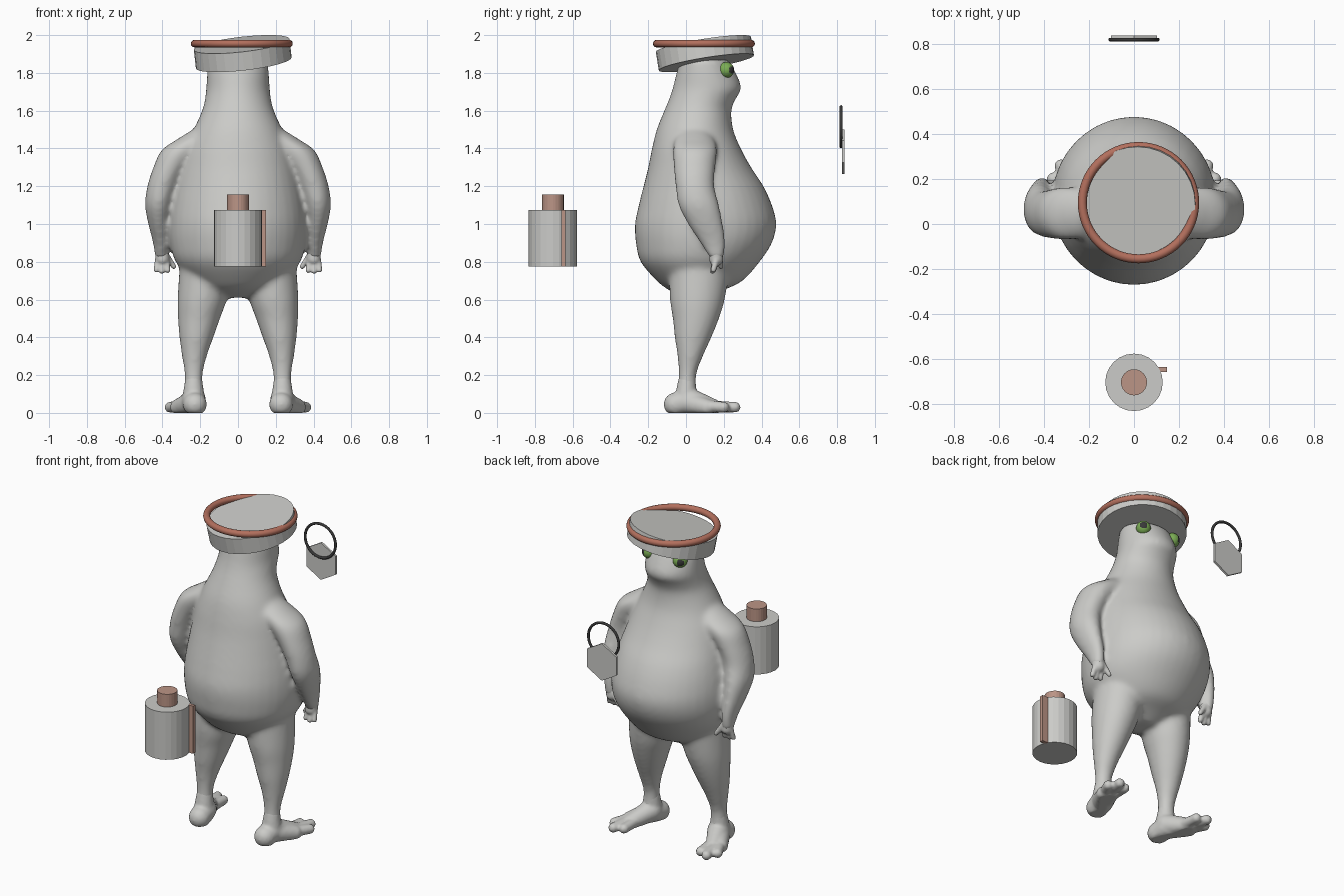
import bpy, bmesh, math
from mathutils import Matrix, Vector

cube = bpy.data.objects.get("Cube")
if cube:
    bpy.data.objects.remove(cube, do_unlink=True)


def material(name, rgb):
    m = bpy.data.materials.new(name)
    m.use_nodes = True
    m.diffuse_color = (*rgb, 1)
    m.node_tree.nodes["Principled BSDF"].inputs["Base Color"].default_value = (*rgb, 1)
    return m


GREY = material("pale grey", (0.6, 0.6, 0.58))
RED = material("brick red", (0.45, 0.16, 0.11))
PINK = material("dusty pink", (0.5, 0.3, 0.24))
DARK = material("charcoal", (0.04, 0.04, 0.04))
GREEN = material("leaf green", (0.2, 0.42, 0.09))


def make(name, bm, *mats, smooth=False):
    bmesh.ops.recalc_face_normals(bm, faces=bm.faces)
    for f in bm.faces:
        f.smooth = smooth
    mesh = bpy.data.meshes.new(name)
    bm.to_mesh(mesh)
    bm.free()
    for m in mats:
        mesh.materials.append(m)
    ob = bpy.data.objects.new(name, mesh)
    bpy.context.collection.objects.link(ob)
    return ob


def spline(rows, steps=5):
    """Catmull-Rom interpolation through rows of numbers."""
    out = []
    for i in range(len(rows) - 1):
        quad = [rows[max(0, min(len(rows) - 1, i + k))] for k in (-1, 0, 1, 2)]
        for s in range(steps):
            t = s / steps
            out.append([b + 0.5 * t * (c - a + t * (2*a - 5*b + 4*c - d + t * (3*(b - c) + d - a)))
                        for a, b, c, d in zip(*quad)])
    return out + [rows[-1]]


def loft(bm, sections, side=1, sides=40):
    """Sections are z, then x range, then y range of an ellipse."""
    rings = []
    for z, x0, x1, y0, y1 in spline(sections):
        ring = []
        for k in range(sides):
            a = math.tau * k / sides
            ring.append(bm.verts.new((side * ((x0 + x1) / 2 + (x1 - x0) / 2 * math.cos(a)),
                                      (y0 + y1) / 2 + (y1 - y0) / 2 * math.sin(a), z)))
        rings.append(ring)
    for lo, hi in zip(rings, rings[1:]):
        for k in range(sides):
            n = (k + 1) % sides
            bm.faces.new((lo[k], lo[n], hi[n], hi[k]))
    bm.faces.new(rings[0])
    bm.faces.new(rings[-1])


def limb(bm, side, start, end, r0, r1, steps=9):
    """Row of overlapping balls, fused later by the remesh."""
    a, b = Vector(start), Vector(end)
    for i in range(steps):
        t = i / (steps - 1)
        p = a.lerp(b, t)
        p.x *= side
        bmesh.ops.create_icosphere(bm, subdivisions=3, radius=r0 + (r1 - r0) * t,
                                   matrix=Matrix.Translation(p))


def fuse(ob, voxel, iterations):
    mod = ob.modifiers.new("fuse", 'REMESH')
    mod.mode = 'VOXEL'
    mod.voxel_size = voxel
    mod.use_smooth_shade = True
    soft = ob.modifiers.new("soften", 'SMOOTH')
    soft.factor = 0.5
    soft.iterations = iterations


def cylinder(name, mat, radius, height, matrix, sides=32):
    bm = bmesh.new()
    bmesh.ops.create_cone(bm, cap_ends=True, segments=sides, radius1=radius, radius2=radius,
                          depth=height, matrix=matrix)
    return make(name, bm, mat)


def ring(name, mat, location, major, minor, rotation=(0, 0, 0)):
    bpy.ops.mesh.primitive_torus_add(location=location, rotation=rotation, major_radius=major,
                                     minor_radius=minor, major_segments=64, minor_segments=12)
    ob = bpy.context.object
    ob.name = name
    ob.data.materials.append(mat)
    bpy.ops.object.shade_smooth()


# Torso and head: height, half width, back, front
torso = [(0.61, 0.08, 0.0, 0.13), (0.65, 0.18, -0.09, 0.2), (0.7, 0.25, -0.155, 0.3),
         (0.8, 0.33, -0.24, 0.39), (0.9, 0.36, -0.265, 0.455), (1.0, 0.365, -0.27, 0.478),
         (1.1, 0.355, -0.25, 0.455), (1.2, 0.335, -0.225, 0.41), (1.3, 0.31, -0.2, 0.345),
         (1.4, 0.28, -0.18, 0.29), (1.5, 0.235, -0.155, 0.25), (1.6, 0.19, -0.115, 0.24),
         (1.66, 0.175, -0.09, 0.262), (1.72, 0.168, -0.07, 0.293), (1.8, 0.163, -0.05, 0.263),
         (1.87, 0.155, -0.03, 0.225)]
# Arm and leg: height, inner and outer x, back and front y
arm = [(1.5, 0.1, 0.24, -0.03, 0.12), (1.45, 0.12, 0.32, -0.06, 0.15),
       (1.39, 0.19, 0.405, -0.07, 0.165), (1.3, 0.27, 0.448, -0.065, 0.155),
       (1.2, 0.32, 0.48, -0.055, 0.15), (1.1, 0.35, 0.492, -0.04, 0.175),
       (1.0, 0.365, 0.475, 0.01, 0.195), (0.9, 0.37, 0.45, 0.075, 0.21),
       (0.82, 0.37, 0.44, 0.125, 0.2)]
leg = [(0.76, 0.03, 0.31, -0.09, 0.23), (0.6, 0.06, 0.32, -0.085, 0.205),
       (0.5, 0.095, 0.318, -0.07, 0.175), (0.4, 0.13, 0.31, -0.06, 0.135),
       (0.3, 0.165, 0.297, -0.045, 0.09), (0.2, 0.187, 0.282, -0.04, 0.055),
       (0.1, 0.185, 0.285, -0.05, 0.06)]
bm = bmesh.new()
loft(bm, [(z, -w, w, y0, y1) for z, w, y0, y1 in torso])
for side in (1, -1):
    loft(bm, arm, side)
    loft(bm, leg, side)
fuse(make("body", bm, GREY, smooth=True), 0.014, 10)

for side, label in ((1, "left"), (-1, "right")):
    # Hand with three fingers and a thumb
    bm = bmesh.new()
    limb(bm, side, (0.405, 0.16, 0.88), (0.4, 0.16, 0.815), 0.036, 0.038)
    for x, y, z in ((0.432, 0.145, 0.757), (0.403, 0.14, 0.75), (0.372, 0.145, 0.755)):
        limb(bm, side, (0.4 + (x - 0.4) * 0.7, 0.16, 0.81), (x, y, z), 0.018, 0.015)
    limb(bm, side, (0.38, 0.175, 0.83), (0.34, 0.185, 0.775), 0.019, 0.014)
    fuse(make(label + "_hand", bm, GREY, smooth=True), 0.007, 3)

    # Foot with three splayed toes and a flat sole
    bm = bmesh.new()
    limb(bm, side, (0.235, 0.005, 0.17), (0.235, 0.0, 0.09), 0.046, 0.058)
    limb(bm, side, (0.228, -0.055, 0.045), (0.235, 0.0, 0.06), 0.063, 0.065)
    limb(bm, side, (0.235, 0.01, 0.07), (0.29, 0.14, 0.03), 0.065, 0.046)
    limb(bm, side, (0.25, 0.02, 0.05), (0.315, 0.11, 0.03), 0.06, 0.045)
    for x, y in ((0.268, 0.235), (0.325, 0.26), (0.36, 0.2)):
        limb(bm, side, (0.26 + (x - 0.26) * 0.6, 0.12, 0.035), (x, y, 0.03), 0.032, 0.029)
    for v in bm.verts:
        v.co.z = max(v.co.z, 0)
    fuse(make(label + "_foot", bm, GREY, smooth=True), 0.009, 3)

    # Eye, pupil facing outward
    bm = bmesh.new()
    centre = Vector((side * 0.108, 0.213, 1.815))
    gaze = Vector((side * 0.6, 0.8, 0))
    bmesh.ops.create_uvsphere(bm, u_segments=32, v_segments=20, radius=0.042,
                              matrix=Matrix.Translation(centre))
    for f in bm.faces:
        f.material_index = int((f.calc_center_median() - centre).normalized().dot(gaze) > 0.86)
    make(label + "_eye", bm, GREEN, DARK, smooth=True)

# Tilted cap and its level band
tilt = Vector((0, 0, 1)).rotation_difference(Vector((-0.115, -0.16, 1))).to_matrix().to_4x4()
cylinder("cap", GREY, 0.255, 0.1, Matrix.Translation((0.025, 0.1, 1.902)) @ tilt)
ring("cap_band", RED, (0.02, 0.095, 1.955), 0.25, 0.02)

# Canister behind the back, with neck and side strip
place = Matrix.Translation
cylinder("canister", GREY, 0.128, 0.3, place((0, -0.705, 0.925)), 24)
cylinder("canister_neck", PINK, 0.058, 0.09, place((0, -0.705, 1.11)), 24)
bm = bmesh.new()
bmesh.ops.create_cube(bm, size=1, matrix=place((0.128, -0.648, 0.925)) @ Matrix.Diagonal((0.04, 0.022, 0.3, 1)))
make("canister_strip", bm, PINK)

# Hexagonal tag hanging from a ring in front of the belly
upright = Matrix.Rotation(math.pi / 2, 4, 'X')
cylinder("tag", GREY, 0.117, 0.014, place((0, 0.833, 1.383)) @ upright, 6)
ring("tag_ring", DARK, (0, 0.821, 1.515), 0.106, 0.008, (math.pi / 2, 0, 0))
